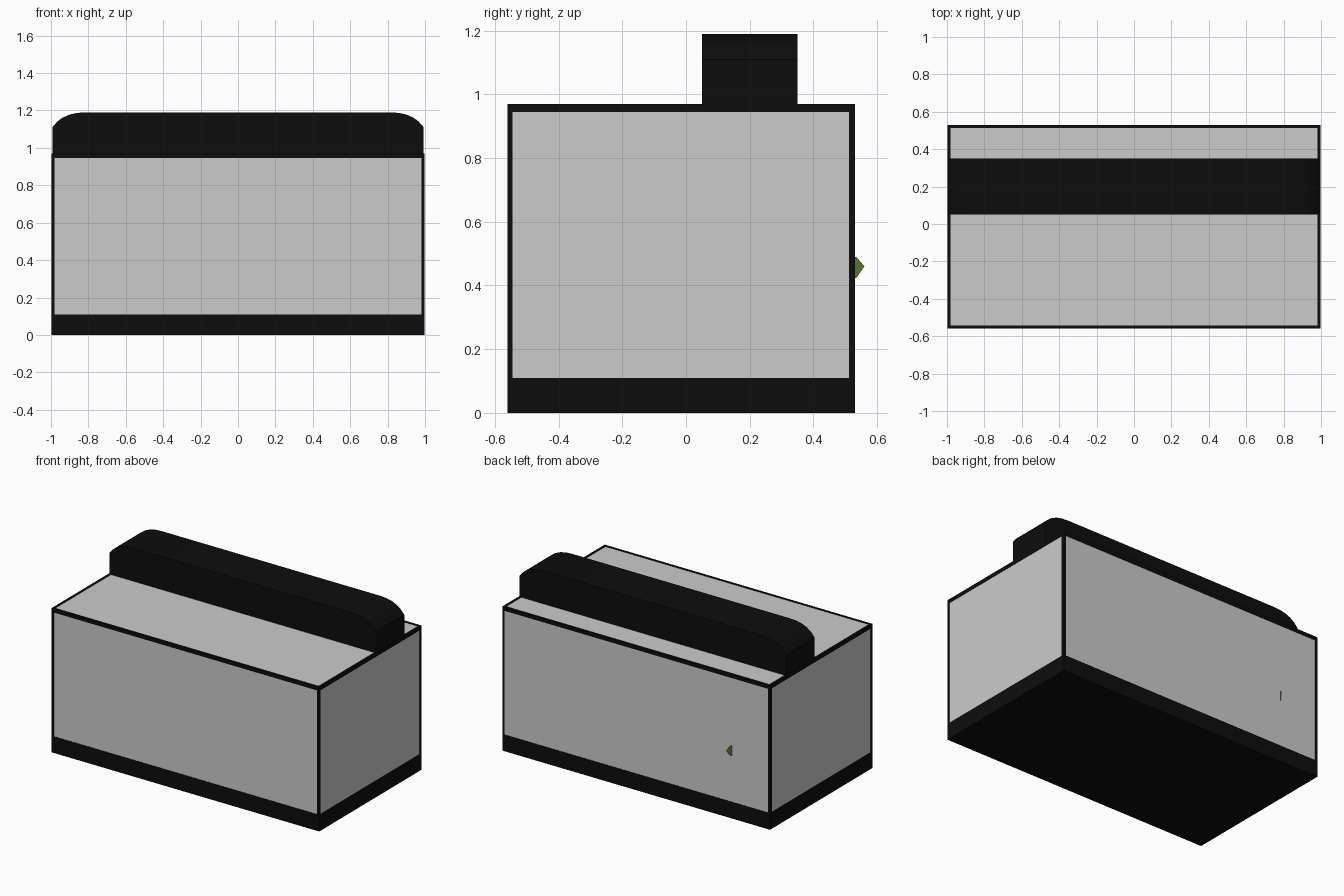
import bpy, bmesh
from math import cos, sin, radians
from mathutils import Vector

if "Cube" in bpy.data.objects:
    bpy.data.objects.remove(bpy.data.objects["Cube"])


def material(name, colour):
    m = bpy.data.materials.new(name)
    m.diffuse_color = (*colour, 1)
    m.use_nodes = True
    m.node_tree.nodes["Principled BSDF"].inputs["Base Color"].default_value = m.diffuse_color
    return m


black = material("black_plastic", (0.004, 0.004, 0.004))
green = material("leaf_green", (0.10, 0.20, 0.03))


def finish(name, bm, mat=None):
    bmesh.ops.recalc_face_normals(bm, faces=bm.faces)
    me = bpy.data.meshes.new(name)
    bm.to_mesh(me)
    bm.free()
    ob = bpy.data.objects.new(name, me)
    bpy.context.collection.objects.link(ob)
    if mat:
        me.materials.append(mat)
    return ob


def box(name, lo, hi, mat=None):
    bm = bmesh.new()
    bmesh.ops.create_cube(bm, size=1)
    for v in bm.verts:
        v.co = [(a + b) / 2 + c * (b - a) for a, b, c in zip(lo, hi, v.co)]
    return finish(name, bm, mat)


X, Y0, Y1 = 0.997, -0.56, 0.53      # outer tank walls
BASE, TOP = 0.11, 0.97
W, RAIL = 0.016, 0.025              # post width, rail height
IN = 0.003                          # glass set back from the frame

# Black base tray
box("base", (-X, Y0, 0), (X, Y1, BASE), black)

# Corner posts and side rails, front and back rails
for s, side in ((-1, "left"), (1, "right")):
    xa, xb = sorted((s * X, s * (X - W)))
    box(side + "_front_post", (xa, Y0, BASE), (xb, Y0 + W, TOP - RAIL), black)
    box(side + "_back_post", (xa, Y1 - W - 0.003, BASE), (xb, Y1, TOP - RAIL), black)
    box(side + "_top_rail", (xa, Y0 + W, TOP - RAIL), (xb, Y1 - W, TOP), black)
    ga, gb = sorted((s * (X - IN), s * (X - W + 0.002)))
    box(side + "_glass", (ga, Y0 + W, BASE), (gb, Y1 - W, TOP - RAIL))
for y, d, side in ((Y0, 1, "front"), (Y1, -1, "back")):
    ya, yb = sorted((y, y + d * W))
    box(side + "_top_rail", (-X, ya, TOP - RAIL), (X, yb, TOP), black)
    ga, gb = sorted((y + d * IN, y + d * (W - 0.002)))
    box(side + "_glass", (-X + W, ga, BASE), (X - W, gb, TOP - RAIL))

# Glass lid
box("glass_lid", (-X + W, Y0 + W, TOP - 0.016), (X - W, Y1 - W, TOP - IN))

# Light hood: rounded front profile extruded along y
half = [(0.993, 0.955), (0.993, 1.11), (0.965, 1.142), (0.935, 1.163),
        (0.90, 1.178), (0.86, 1.187), (0.81, 1.19)]
profile = half + [(-x, z) for x, z in reversed(half)]
bm = bmesh.new()
face = bm.faces.new([bm.verts.new((x, 0.05, z)) for x, z in profile])
out = bmesh.ops.extrude_face_region(bm, geom=[face])
bmesh.ops.translate(bm, vec=(0, 0.30, 0),
                    verts=[g for g in out["geom"] if isinstance(g, bmesh.types.BMVert)])
hood = finish("light_hood", bm, black)
bpy.context.view_layer.objects.active = hood
hood.select_set(True)
bpy.ops.object.shade_smooth_by_angle(angle=radians(25))


# Water plant behind the glass; one leaf pokes out through the back
def add_leaf(bm, root, tip, width):
    root, tip = Vector(root), Vector(tip)
    d = tip - root
    across = Vector((0, 0, 1)) if abs(d.z) < 0.1 else Vector((-d.y, d.x, 0)).normalized()
    rows = []
    for t, w in ((0.0, 0.15), (0.35, 0.8), (0.65, 1.0), (0.85, 0.7)):
        c = root + d * t
        rows.append([bm.verts.new(c + across * w * width * k) for k in (-0.5, 0.5)])
    for a, b in zip(rows, rows[1:]):
        bm.faces.new((a[0], a[1], b[1], b[0]))
    bm.faces.new((*rows[-1], bm.verts.new(tip)))


bm = bmesh.new()
stem = Vector((-0.79, 0.40, 0))
for i in range(8):
    a = radians(45 * i + 10)
    z = 0.2 + 0.05 * i
    add_leaf(bm, stem + Vector((0, 0, z)),
             stem + Vector((0.1 * cos(a), 0.1 * sin(a), z + 0.15)), 0.06)
add_leaf(bm, stem + Vector((0, 0, 0.44)), (-0.69, 0.56, 0.46), 0.09)
finish("plant_leaves", bm, green)
box("plant_stem", (-0.797, 0.393, 0.1), (-0.783, 0.407, 0.65), green)
